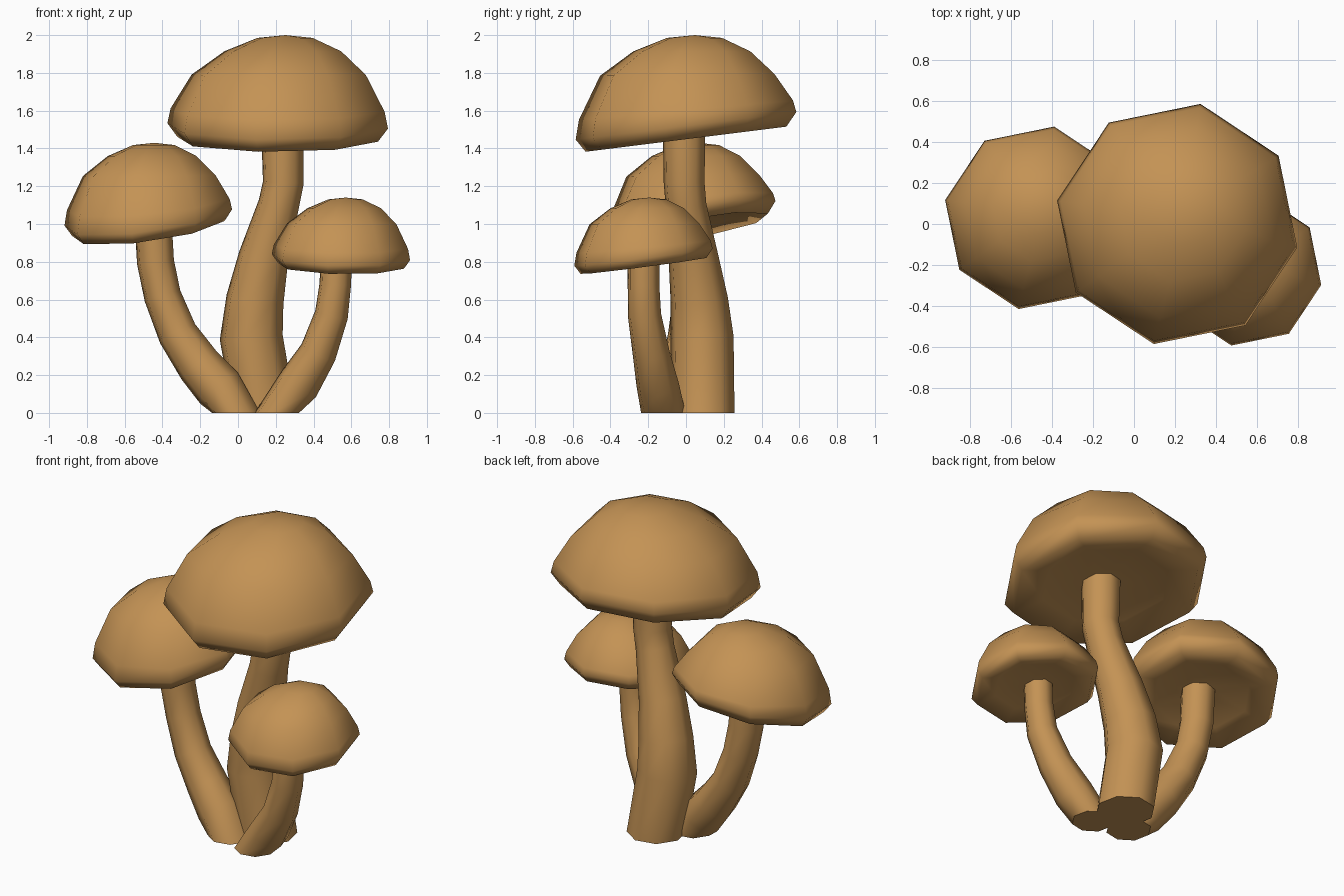
import bpy
import bmesh
import math
from mathutils import Vector

cube = bpy.data.objects.get("Cube")
if cube:
    bpy.data.objects.remove(cube, do_unlink=True)

SIDES = 8
PHASE = math.radians(34)

tan = bpy.data.materials.new("mushroom_tan")
tan.use_nodes = True
tan.diffuse_color = (0.55, 0.29, 0.09, 1)
bsdf = next(n for n in tan.node_tree.nodes if n.type == "BSDF_PRINCIPLED")
bsdf.inputs["Base Color"].default_value = tan.diffuse_color
bsdf.inputs["Roughness"].default_value = 0.8

# Cap outline at unit radius: (radius, height) from underside to crown
CAP_PROFILE = [(0.2, -0.05), (0.62, -0.05), (0.91, -0.12), (1.0, 0.0),
               (0.97, 0.14), (0.79, 0.455), (0.53, 0.665), (0.25, 0.785)]
UNDER, CROWN = -0.05, 0.81
CROWN_SHIFT = Vector((0.07, 0.08, 0))


def finish(name, bm, flat_ends=False):
    bmesh.ops.recalc_face_normals(bm, faces=bm.faces)
    for f in bm.faces:
        f.smooth = not (flat_ends and len(f.verts) > 4)
    mesh = bpy.data.meshes.new(name)
    bm.to_mesh(mesh)
    bm.free()
    mesh.materials.append(tan)
    obj = bpy.data.objects.new(name, mesh)
    bpy.context.collection.objects.link(obj)
    return obj


def bridge(bm, rings):
    for a, b in zip(rings, rings[1:]):
        for i in range(SIDES):
            j = (i + 1) % SIDES
            bm.faces.new((a[i], a[j], b[j], b[i]))


def make_cap(name, centre, radius, height, tilt):
    """Domed octagonal cap: the rim leans by tilt, the crown sits off centre."""
    bm = bmesh.new()
    centre = Vector(centre)

    def point(r, h, angle):
        x, y = r * radius * math.cos(angle), r * radius * math.sin(angle)
        lean = (x * tilt[0] + y * tilt[1]) * (1 - min(max(h / 0.5, 0), 1))
        shift = CROWN_SHIFT * radius * max(0, (h - 0.4) / (CROWN - 0.4))
        return bm.verts.new(centre + shift + Vector((x, y, h / CROWN * height + lean)))

    rings = [[point(r, h, PHASE + math.tau * i / SIDES) for i in range(SIDES)]
             for r, h in CAP_PROFILE]
    bridge(bm, rings)
    for ring, h in ((rings[0], UNDER), (rings[-1], CROWN)):
        pole = point(0, h, 0)
        for i in range(SIDES):
            bm.faces.new((ring[i], ring[(i + 1) % SIDES], pole))
    return finish(name, bm)


def make_stem(name, path):
    """Bent tapering tube through (x, y, z, radius) stations."""
    bm = bmesh.new()
    pts = [Vector(p[:3]) for p in path]
    last = len(pts) - 1
    rings = []
    for k, p in enumerate(pts):
        if k in (0, last):
            axis = Vector((0, 0, 1))
        else:
            axis = (pts[k + 1] - pts[k - 1]).normalized()
        turn = Vector((0, 0, 1)).rotation_difference(axis)
        ring = []
        for i in range(SIDES):
            a = PHASE + math.tau * i / SIDES
            v = p + turn @ (Vector((math.cos(a), math.sin(a), 0)) * path[k][3])
            v.z = max(v.z, 0)
            ring.append(bm.verts.new(v))
        rings.append(ring)
    bridge(bm, rings)
    bm.faces.new(rings[0])
    bm.faces.new(rings[-1])
    return finish(name, bm, flat_ends=True)


# Tall middle mushroom
make_cap("tall_cap", (0.21, 0.0, 1.52), 0.595, 0.48, (0.0, 0.125))
make_stem("tall_stem", [
    (0.14, 0.09, 0, 0.17), (0.07, 0.085, 0.4, 0.17), (0.09, 0.07, 0.6, 0.155),
    (0.135, 0.04, 0.82, 0.135), (0.215, 0.0, 1.1, 0.11),
    (0.24, -0.01, 1.22, 0.11), (0.235, -0.01, 1.53, 0.115)])

# Mushroom on the right side
make_cap("right_cap", (-0.475, 0.03, 1.035), 0.452, 0.395, (0.13, 0.17))
make_stem("right_stem", [
    (-0.01, -0.06, 0, 0.13), (-0.1, -0.04, 0.13, 0.13),
    (-0.205, -0.01, 0.25, 0.12), (-0.32, 0.01, 0.42, 0.107),
    (-0.4, 0.03, 0.62, 0.1), (-0.437, 0.03, 0.8, 0.1),
    (-0.45, 0.03, 1.03, 0.1)])

# Short mushroom on the front left side
make_cap("left_cap", (0.545, -0.225, 0.825), 0.373, 0.315, (-0.02, 0.13))
make_stem("left_stem", [
    (0.205, -0.12, 0, 0.12), (0.32, -0.15, 0.15, 0.115),
    (0.425, -0.185, 0.32, 0.1), (0.495, -0.22, 0.52, 0.09),
    (0.515, -0.225, 0.68, 0.085), (0.52, -0.225, 0.82, 0.085)])
